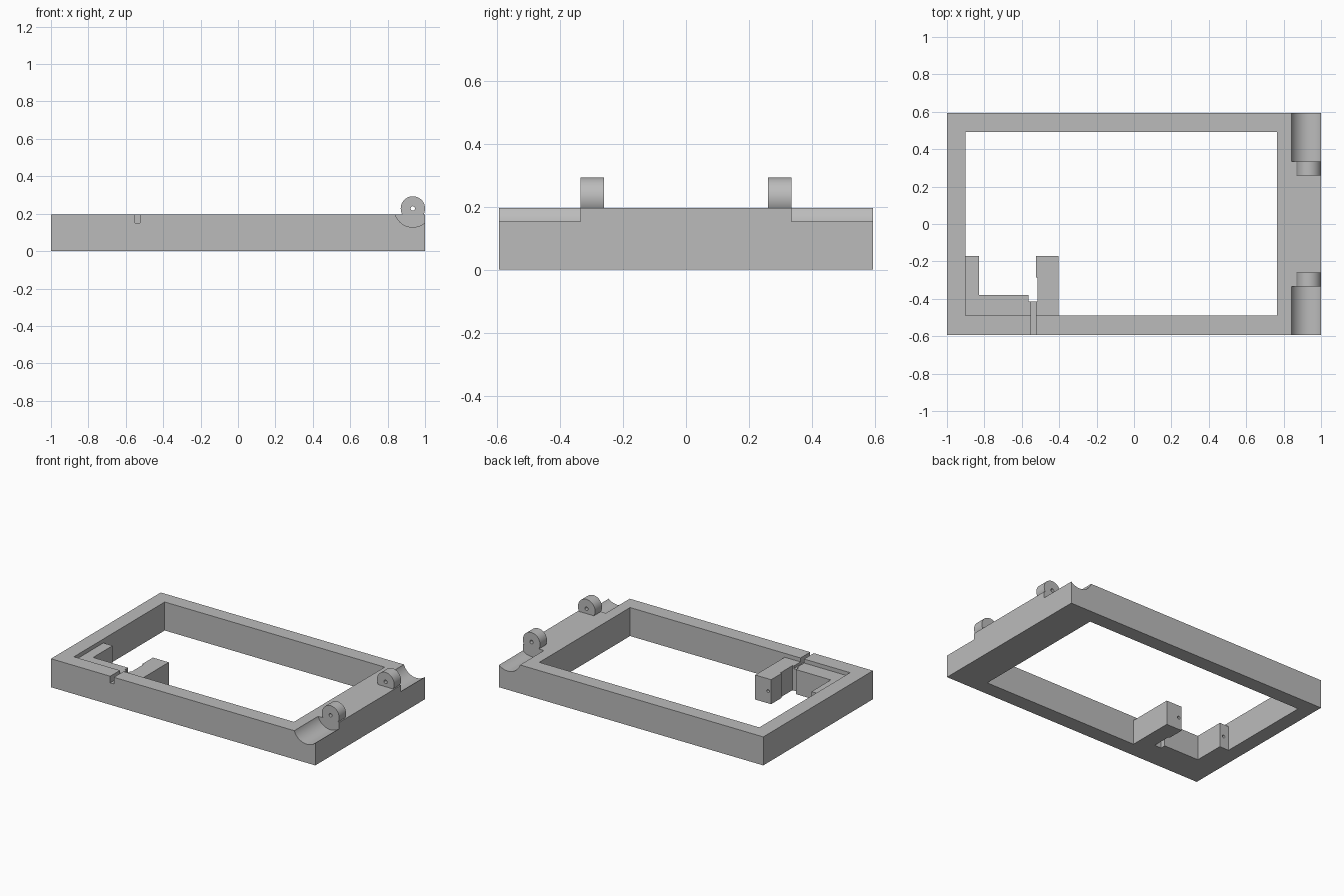
import bpy, bmesh, math

if "Cube" in bpy.data.objects:
    bpy.data.objects.remove(bpy.data.objects["Cube"], do_unlink=True)

grey = bpy.data.materials.new("plain_grey")
grey.use_nodes = True
grey.diffuse_color = (0.5, 0.5, 0.5, 1)
grey.node_tree.nodes["Principled BSDF"].inputs["Base Color"].default_value = (0.5, 0.5, 0.5, 1)

HALF_Y, TOP = 0.593, 0.195
PIN_X, PIN_Z = 0.935, 0.228


def prism(name, points, offset):
    """Extrude a closed outline of 3D points along an offset."""
    bm = bmesh.new()
    face = bm.faces.new([bm.verts.new(p) for p in points])
    side = bmesh.ops.extrude_face_region(bm, geom=[face])["geom"]
    bmesh.ops.translate(bm, vec=offset, verts=[v for v in side if isinstance(v, bmesh.types.BMVert)])
    bmesh.ops.recalc_face_normals(bm, faces=bm.faces)
    mesh = bpy.data.meshes.new(name)
    bm.to_mesh(mesh)
    bm.free()
    mesh.materials.append(grey)
    obj = bpy.data.objects.new(name, mesh)
    bpy.context.collection.objects.link(obj)
    return obj


def box(name, x0, x1, y0, y1, z0, z1):
    return prism(name, [(x0, y0, z0), (x1, y0, z0), (x1, y1, z0), (x0, y1, z0)], (0, 0, z1 - z0))


def rod(name, x, z, radius, y0, y1, start=0.0, sweep=2 * math.pi, steps=48):
    """Round bar along y; a partial sweep gives a flat-bottomed bar."""
    count = steps if sweep > 6.28 else steps + 1
    angles = [start + sweep * i / steps for i in range(count)]
    points = [(x + radius * math.cos(a), y0, z + radius * math.sin(a)) for a in angles]
    return prism(name, points, (0, y1 - y0, 0))


def cut(target, cutters):
    """Subtract each cutter and delete it."""
    for cutter in cutters:
        mod = target.modifiers.new("cut", "BOOLEAN")
        mod.operation, mod.solver, mod.object = "DIFFERENCE", "EXACT", cutter
        bpy.context.view_layer.objects.active = target
        bpy.ops.object.modifier_apply(modifier=mod.name)
        bpy.data.objects.remove(cutter, do_unlink=True)


def smooth(obj):
    bpy.ops.object.select_all(action="DESELECT")
    obj.select_set(True)
    bpy.context.view_layer.objects.active = obj
    bpy.ops.object.shade_smooth_by_angle(angle=math.radians(30))


def wire_slot():
    return box("slot_cutter", -0.552, -0.525, -0.7, -0.4, 0.15, 0.3)


# Rectangular frame with hinge hollows in two corners and a slot in the front wall
frame = box("frame", -1, 1, -HALF_Y, HALF_Y, 0, TOP)
cut(frame, [
    box("opening_cutter", -0.9, 0.765, -0.488, 0.493, -0.1, 0.4),
    rod("front_hollow_cutter", PIN_X, PIN_Z, 0.1, -0.7, -0.335),
    rod("back_hollow_cutter", PIN_X, PIN_Z, 0.1, 0.335, 0.7),
    wire_slot(),
])
smooth(frame)

# Hinge lugs standing on the wide wall
dip = math.asin((PIN_Z - TOP) / 0.065)
for name, y0 in (("front_hinge_lug", -0.335), ("back_hinge_lug", 0.26)):
    lug = rod(name, PIN_X, PIN_Z, 0.065, y0, y0 + 0.075, -dip, math.pi + 2 * dip)
    cut(lug, [rod("pin_cutter", PIN_X, PIN_Z, 0.012, y0 - 0.1, y0 + 0.2, steps=24)])
    smooth(lug)

# Inner mounting bracket, slightly lower than the frame
outline = [(-0.9, -0.488), (-0.405, -0.488), (-0.405, -0.17), (-0.525, -0.17),
           (-0.525, -0.285), (-0.515, -0.285), (-0.515, -0.415), (-0.565, -0.415),
           (-0.565, -0.38), (-0.83, -0.38), (-0.83, -0.17), (-0.9, -0.17)]
bracket = prism("mounting_bracket", [(x, y, 0) for x, y in outline], (0, 0, 0.168))
cut(bracket, [wire_slot()] + [
    rod("screw_cutter", x, 0.083, 0.01, -0.28, -0.1, steps=20) for x in (-0.502, -0.86)])
smooth(bracket)
